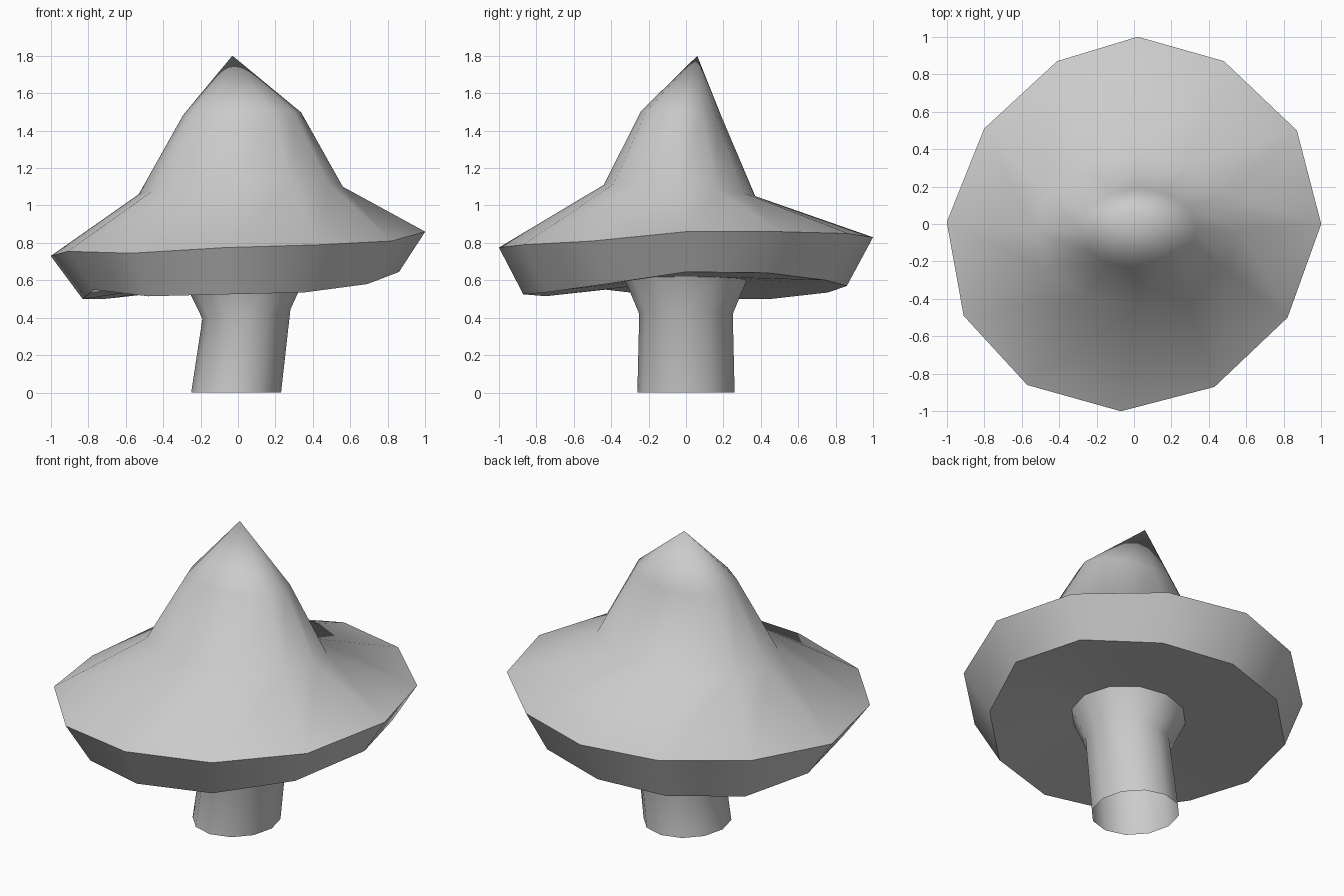
import bpy, bmesh, math

if "Cube" in bpy.data.objects:
    bpy.data.objects.remove(bpy.data.objects["Cube"])

N = 12


def ring(cx, cy, rx, ry, z, zx=0.0, zy=0.0):
    """Elliptical ring whose height tilts by zx along x and zy along y."""
    pts = []
    for i in range(N):
        c, s = math.cos(math.tau * i / N), math.sin(math.tau * i / N)
        pts.append((cx + rx * c, cy + ry * s, z + zx * c + zy * s))
    return pts


# irregular rim of the cap, counter-clockwise from +x
rim = [(1.0, 0.0, .86), (.87, .50, .86), (.48, .87, .85), (.02, 1.0, .83),
       (-.41, .87, .80), (-.80, .51, .765), (-1.0, .01, .73), (-.91, -.49, .755),
       (-.57, -.86, .745), (-.07, -1.0, .775), (.43, -.87, .79), (.82, -.50, .81)]

# lower edge of the rim band
lip = [(.86, 0, .645), (.75, .43, .64), (.42, .75, .60), (0, .86, .57),
       (-.40, .76, .535), (-.72, .45, .50), (-.83, 0, .50), (-.77, -.43, .55),
       (-.48, -.75, .515), (-.08, -.87, .525), (.35, -.75, .535), (.69, -.43, .58)]

# stem, underside, rim and cap as one chain of rings
rings = [
    ring(-.01, 0, .24, .26, 0),
    ring(.045, 0, .235, .25, .42, .025),
    ring(.04, 0, .32, .325, .60, .02),
    lip,
    rim,
    ring(.015, -.035, .545, .405, 1.08, .02, -.03),
    ring(.022, -.025, .315, .215, 1.49, .007, -.015),
]

bm = bmesh.new()
loops = [[bm.verts.new(p) for p in r] for r in rings]
for a, b in zip(loops, loops[1:]):
    for i in range(N):
        j = (i + 1) % N
        bm.faces.new((a[i], a[j], b[j], b[i]))

# pointed tip leaning back
tip = bm.verts.new((-.03, .06, 1.80))
top = loops[-1]
for i in range(N):
    bm.faces.new((top[i], top[(i + 1) % N], tip))

mesh = bpy.data.meshes.new("mushroom")
bm.to_mesh(mesh)
bm.free()
mushroom = bpy.data.objects.new("mushroom", mesh)
bpy.context.collection.objects.link(mushroom)

# smooth surfaces with a crisp rim
bpy.context.view_layer.objects.active = mushroom
mushroom.select_set(True)
bpy.ops.object.shade_smooth_by_angle(angle=math.radians(50))
